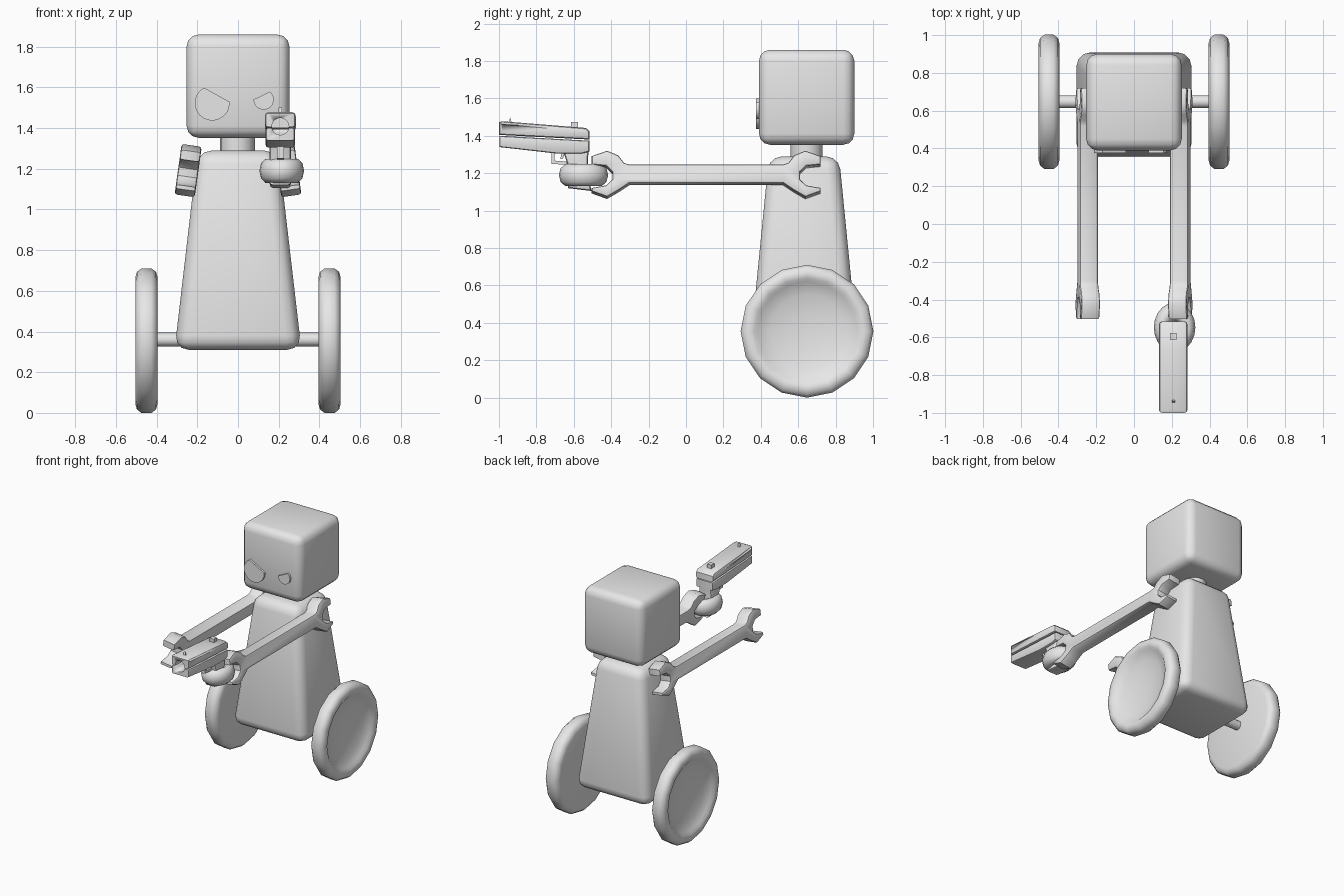
import bpy, bmesh, math
from mathutils import Matrix, Vector

if "Cube" in bpy.data.objects:
    bpy.data.objects.remove(bpy.data.objects["Cube"])

grey = bpy.data.materials.new("light_grey")
grey.diffuse_color = (0.8, 0.8, 0.8, 1)
grey.use_nodes = True
grey.node_tree.nodes["Principled BSDF"].inputs["Base Color"].default_value = grey.diffuse_color


def finish(name, bm, angle=40):
    bmesh.ops.recalc_face_normals(bm, faces=bm.faces[:])
    me = bpy.data.meshes.new(name)
    bm.to_mesh(me)
    bm.free()
    me.materials.append(grey)
    ob = bpy.data.objects.new(name, me)
    bpy.context.collection.objects.link(ob)
    bpy.ops.object.select_all(action='DESELECT')
    ob.select_set(True)
    bpy.context.view_layer.objects.active = ob
    bpy.ops.object.shade_smooth_by_angle(angle=math.radians(angle))
    return ob


def block(name, lo, hi, bevel=0.0, segs=2, taper=(1, 1)):
    """Box between two corners; the top is scaled by taper, edges rounded."""
    lo, hi = Vector(lo), Vector(hi)
    c, d = (lo + hi) / 2, hi - lo
    bm = bmesh.new()
    bmesh.ops.create_cube(bm, size=1)
    for v in bm.verts:
        k = taper if v.co.z > 0 else (1, 1)
        v.co = Vector((v.co.x * d.x * k[0], v.co.y * d.y * k[1], v.co.z * d.z)) + c
    if bevel:
        bmesh.ops.bevel(bm, geom=bm.edges[:], offset=bevel, segments=segs,
                        profile=0.5, affect='EDGES')
    return finish(name, bm)


def rod(name, centre, radius, length, axis, sides=16):
    bm = bmesh.new()
    bmesh.ops.create_cone(bm, cap_ends=True, segments=sides, radius1=radius,
                          radius2=radius, depth=length)
    rot = Vector((0, 0, 1)).rotation_difference(Vector(axis)).to_matrix().to_4x4()
    bm.transform(Matrix.Translation(centre) @ rot)
    return finish(name, bm)


def plate(name, pts, place, thick, bevel=0.0, segs=2):
    """Extrude a 2D outline symmetrically; place(a, b, t) gives the 3D point."""
    bm = bmesh.new()
    rings = [[bm.verts.new(place(a, b, t)) for a, b in pts]
             for t in (-thick / 2, thick / 2)]
    caps = [bm.faces.new(r) for r in rings]
    n = len(pts)
    for i in range(n):
        j = (i + 1) % n
        bm.faces.new((rings[0][i], rings[0][j], rings[1][j], rings[1][i]))
    bmesh.ops.recalc_face_normals(bm, faces=bm.faces[:])
    if bevel:
        rim = list({e for f in caps for e in f.edges})
        bmesh.ops.bevel(bm, geom=rim, offset=bevel, segments=segs,
                        profile=0.5, affect='EDGES', clamp_overlap=True)
    return finish(name, bm)


# Head, neck and tapered body
block("head", (-0.253, 0.39, 1.352), (0.253, 0.9, 1.86), 0.06, 3)
rod("neck", (-0.003, 0.645, 1.32), 0.086, 0.14, (0, 0, 1))
block("body", (-0.312, 0.347, 0.31), (0.312, 0.915, 1.29), 0.07, 3, (0.635, 0.66))


# Eyes: discs with a slanted upper edge
def eye(name, cx, cz, r, a0, a1):
    n = 14
    pts = [(cx + r * math.cos(a0 + (a1 - a0) * i / n),
            cz + r * math.sin(a0 + (a1 - a0) * i / n)) for i in range(n + 1)]
    plate(name, pts, lambda a, b, t: (a, 0.385 + t, b), 0.02)


eye("left_eye", -0.127, 1.523, 0.086, math.radians(118), math.radians(364))
eye("right_eye", 0.126, 1.54, 0.05, math.radians(180), math.radians(412))

# Axle and dished wheels
rod("axle", (0, 0.647, 0.36), 0.034, 0.84, (1, 0, 0), 12)
tyre = [(0.395, 0), (0.395, 0.31), (0.403, 0.338), (0.425, 0.355), (0.475, 0.355),
        (0.497, 0.338), (0.505, 0.31), (0.5, 0.285), (0.485, 0.266),
        (0.462, 0.2), (0.448, 0.1), (0.443, 0)]
for side, s in (("left", -1), ("right", 1)):
    bm = bmesh.new()
    vs = [bm.verts.new((s * x, 0, r)) for x, r in tyre]
    es = [bm.edges.new(p) for p in zip(vs, vs[1:])]
    bmesh.ops.spin(bm, geom=vs + es, cent=(0, 0, 0), axis=(1, 0, 0),
                   angle=math.tau, steps=16)
    bmesh.ops.remove_doubles(bm, verts=bm.verts[:], dist=0.0005)
    bm.transform(Matrix.Translation((0, 0.647, 0.355)))
    finish(side + "_wheel", bm, 50)

# Arms: double open-ended wrenches, leaning with the body sides
jaw = [(0.41, 0.05), (0.44, 0.06), (0.47, 0.1), (0.53, 0.125), (0.612, 0.096),
       (0.612, 0.05), (0.535, 0.042), (0.502, 0.01), (0.502, -0.03), (0.535, -0.062),
       (0.612, -0.076), (0.612, -0.095), (0.53, -0.125), (0.47, -0.09), (0.41, -0.05)]
outline = jaw + [(-y, z) for y, z in reversed(jaw)]
for side, s in (("left", -1), ("right", 1)):
    lean = Matrix.Rotation(math.radians(-8 * s), 3, 'Y')
    plate(side + "_wrench_arm", outline,
          lambda a, b, t: lean @ Vector((t, a, b)) + Vector((0.245 * s, 0.108, 1.191)),
          0.1, 0.022, 2)

# Gripping hand: thick ring around the pistol grip
bm = bmesh.new()
n, m = 20, 10
ring = [[bm.verts.new((0.215 + (0.068 + 0.042 * math.cos(q)) * math.cos(p),
                       -0.548 + 1.2 * (0.068 + 0.042 * math.cos(q)) * math.sin(p),
                       1.19 + 0.062 * math.sin(q)))
         for q in (math.tau * j / m for j in range(m))]
        for p in (math.tau * i / n for i in range(n))]
for i in range(n):
    for j in range(m):
        i2, j2 = (i + 1) % n, (j + 1) % m
        bm.faces.new((ring[i][j], ring[i2][j], ring[i2][j2], ring[i][j2]))
finish("gripping_hand", bm, 60)


# Pistol
def yz(x):
    return lambda a, b, t: (x + t, a, b)


GX = 0.208
slide = plate("pistol_slide", [(-1, 1.405), (-1, 1.472), (-0.985, 1.478), (-0.66, 1.452),
              (-0.535, 1.442), (-0.517, 1.425), (-0.515, 1.38)], yz(GX), 0.152, 0.018)
plate("pistol_frame", [(-0.998, 1.34), (-0.998, 1.4), (-0.517, 1.374), (-0.517, 1.315),
      (-0.56, 1.305), (-0.69, 1.305)], yz(GX), 0.144, 0.012)
plate("pistol_grip", [(-0.66, 1.33), (-0.52, 1.34), (-0.528, 1.2), (-0.505, 1.105),
      (-0.63, 1.12), (-0.635, 1.25)], yz(GX), 0.105, 0.018)
plate("trigger_guard", [(-0.72, 1.32), (-0.72, 1.25), (-0.63, 1.245), (-0.63, 1.262),
      (-0.703, 1.267), (-0.703, 1.32)], yz(GX), 0.035)
plate("trigger", [(-0.665, 1.31), (-0.672, 1.275), (-0.66, 1.275), (-0.645, 1.31)],
      yz(GX), 0.02)
plate("front_sight", [(-0.948, 1.465), (-0.94, 1.5), (-0.93, 1.465)], yz(GX), 0.016)
block("rear_sight", (GX - 0.018, -0.615, 1.43), (GX + 0.018, -0.578, 1.474))

# Bored muzzle
bore = rod("muzzle_cutter", (GX, -0.98, 1.408), 0.042, 0.16, (0, 1, 0), 16)
bore.hide_render = True
bore.hide_viewport = True
for part in (slide, bpy.data.objects["pistol_frame"]):
    mod = part.modifiers.new("bore", 'BOOLEAN')
    mod.object = bore
    mod.operation = 'DIFFERENCE'
    mod.solver = 'EXACT'
